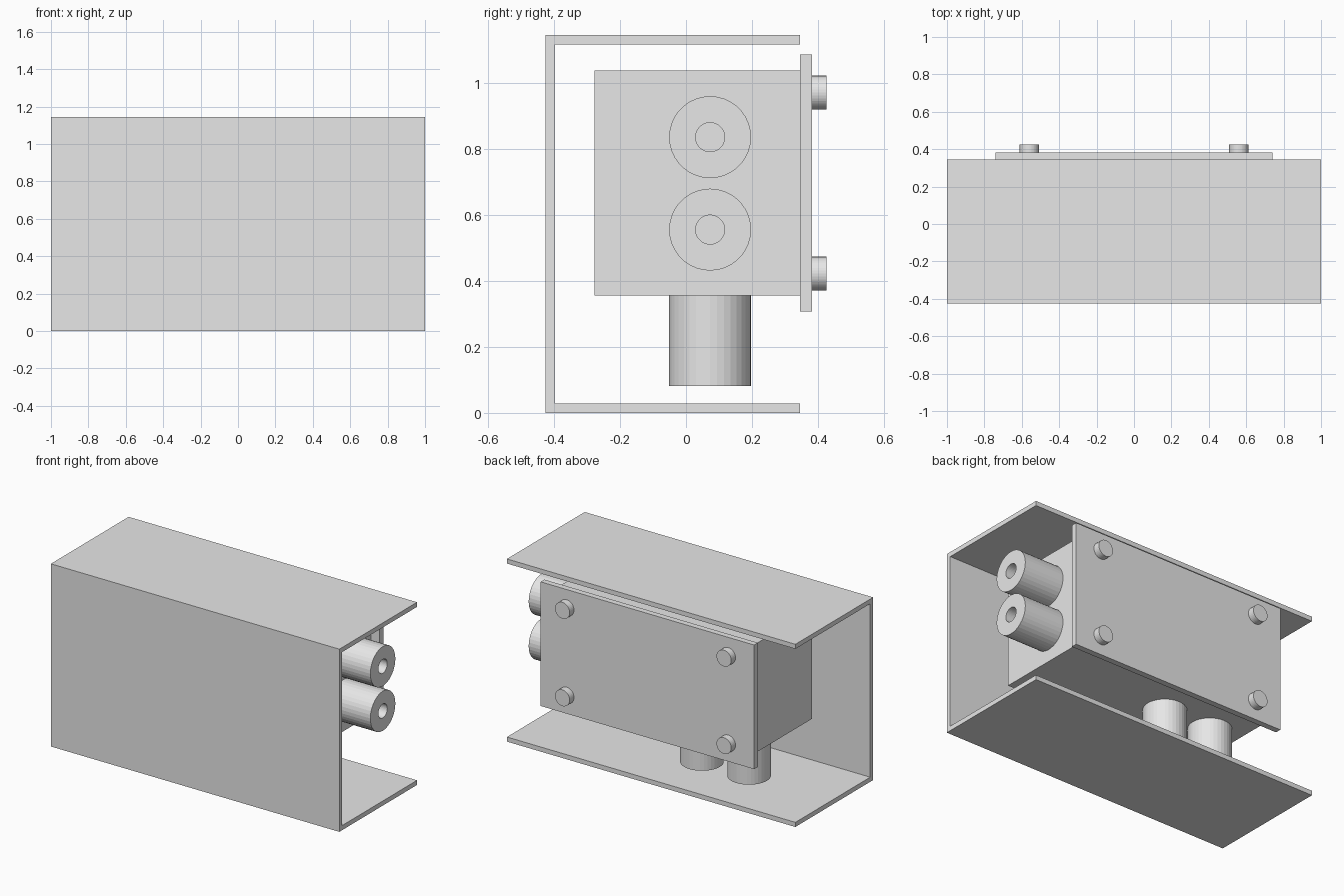
import bpy, bmesh
from math import tau
from mathutils import Matrix, Vector

cube = bpy.data.objects.get("Cube")
if cube:
    bpy.data.objects.remove(cube, do_unlink=True)

# One plain grey for every part
GREY = (0.8, 0.8, 0.8, 1)
mat = bpy.data.materials.new("light grey")
mat.use_nodes = True
mat.diffuse_color = GREY
mat.node_tree.nodes["Principled BSDF"].inputs["Base Color"].default_value = GREY

SEGMENTS = 36


def finish(name, bm):
    bmesh.ops.recalc_face_normals(bm, faces=bm.faces)
    mesh = bpy.data.meshes.new(name)
    bm.to_mesh(mesh)
    bm.free()
    mesh.materials.append(mat)
    obj = bpy.data.objects.new(name, mesh)
    bpy.context.collection.objects.link(obj)
    return obj


def prism(name, profile, half_length):
    """Extrude a (y, z) outline along x, centred on x = 0."""
    bm = bmesh.new()
    face = bm.faces.new([bm.verts.new((-half_length, y, z)) for y, z in profile])
    new = bmesh.ops.extrude_face_region(bm, geom=[face])["geom"]
    verts = [g for g in new if isinstance(g, bmesh.types.BMVert)]
    bmesh.ops.translate(bm, verts=verts, vec=(2 * half_length, 0, 0))
    return finish(name, bm)


def block(name, half_length, y0, y1, z0, z1):
    return prism(name, [(y0, z0), (y1, z0), (y1, z1), (y0, z1)], half_length)


def place(obj, start, direction):
    """Stand an object's local z axis along a direction from a start point."""
    turn = Vector(direction).to_track_quat("Z", "Y").to_matrix().to_4x4()
    obj.matrix_world = Matrix.Translation(start) @ turn


def tube(name, start, direction, length, outer, inner):
    bm = bmesh.new()
    section = [(inner, 0), (outer, 0), (outer, length), (inner, length)]
    verts = [bm.verts.new((r, 0, h)) for r, h in section]
    edges = [bm.edges.new((verts[i], verts[(i + 1) % 4])) for i in range(4)]
    bmesh.ops.spin(bm, geom=verts + edges, cent=(0, 0, 0), axis=(0, 0, 1),
                   angle=tau, steps=SEGMENTS, use_merge=True)
    bmesh.ops.remove_doubles(bm, verts=bm.verts, dist=0.0001)
    place(finish(name, bm), start, direction)


def disc(name, start, direction, length, radius):
    bm = bmesh.new()
    bmesh.ops.create_cone(bm, cap_ends=True, segments=SEGMENTS,
                          radius1=radius, radius2=radius, depth=length)
    bmesh.ops.translate(bm, verts=bm.verts, vec=(0, 0, length / 2))
    place(finish(name, bm), start, direction)


# C-shaped cover, open to the back and at both ends
FRONT, BACK, TOP, WALL = -0.425, 0.345, 1.145, 0.029
prism("cover_channel", [
    (FRONT, 0), (BACK, 0), (BACK, WALL), (FRONT + WALL, WALL),
    (FRONT + WALL, TOP - WALL), (BACK, TOP - WALL), (BACK, TOP), (FRONT, TOP),
], 1.0)

# Main body and the mounting plate behind it
SIDE, BOTTOM, PLATE_BACK = 0.68, 0.355, 0.382
block("body", SIDE, -0.277, BACK, BOTTOM, 1.037)
block("mounting_plate", 0.74, BACK, PLATE_BACK, 0.307, 1.085)

# Bolt heads near the plate corners
for side, x in (("left", 0.56), ("right", -0.56)):
    for level, z in (("upper", 0.97), ("lower", 0.422)):
        disc(f"{level}_{side}_bolt", (x, PLATE_BACK, z), (0, 1, 0), 0.043, 0.051)

# Hollow connectors: two out of the side, two out of the underside
PIPE_Y, REACH, OUTER, BORE = 0.073, 0.273, 0.124, 0.044
for level, z in (("upper", 0.835), ("lower", 0.555)):
    tube(f"{level}_side_connector", (SIDE, PIPE_Y, z), (1, 0, 0), REACH, OUTER, BORE)
for spot, x in (("inner", -0.162), ("outer", -0.488)):
    tube(f"{spot}_bottom_connector", (x, PIPE_Y, BOTTOM), (0, 0, -1), REACH, OUTER, BORE)
